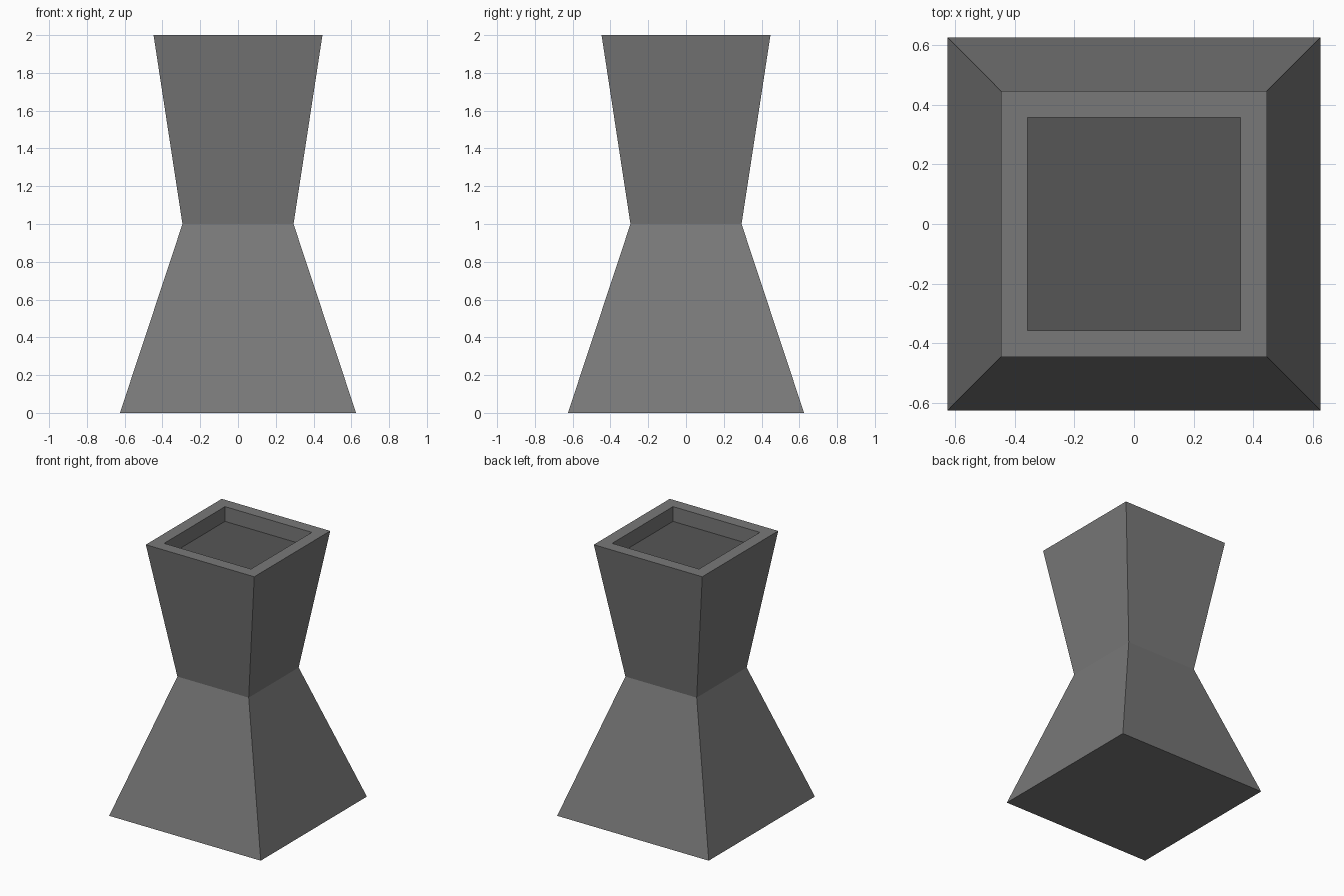
import bpy
import bmesh

if "Cube" in bpy.data.objects:
    bpy.data.objects.remove(bpy.data.objects["Cube"])


def make_material(name, value):
    mat = bpy.data.materials.new(name)
    mat.diffuse_color = (value, value, value, 1.0)
    mat.use_nodes = True
    mat.node_tree.nodes["Principled BSDF"].inputs["Base Color"].default_value = mat.diffuse_color
    return mat


body_grey = make_material("stone grey", 0.19)
floor_grey = make_material("dark grey", 0.092)

# Square cross-sections (half width, height): base, waist, rim, recess walls, recess floor
profile = [(0.625, 0.0), (0.294, 1.0), (0.447, 2.0), (0.358, 2.0), (0.358, 1.89)]

bm = bmesh.new()
rings = [[bm.verts.new((sx * h, sy * h, z))
          for sx, sy in ((-1, -1), (1, -1), (1, 1), (-1, 1))]
         for h, z in profile]

# Side walls between neighbouring rings
for low, high in zip(rings, rings[1:]):
    for i in range(4):
        j = (i + 1) % 4
        bm.faces.new((low[i], low[j], high[j], high[i]))

# Underside and recess floor
bm.faces.new(rings[0][::-1])
recess_floor = bm.faces.new(rings[-1])
recess_floor.material_index = 1

bmesh.ops.recalc_face_normals(bm, faces=bm.faces)
mesh = bpy.data.meshes.new("pedestal")
bm.to_mesh(mesh)
bm.free()
mesh.materials.append(body_grey)
mesh.materials.append(floor_grey)
pedestal = bpy.data.objects.new("pedestal", mesh)
bpy.context.collection.objects.link(pedestal)
